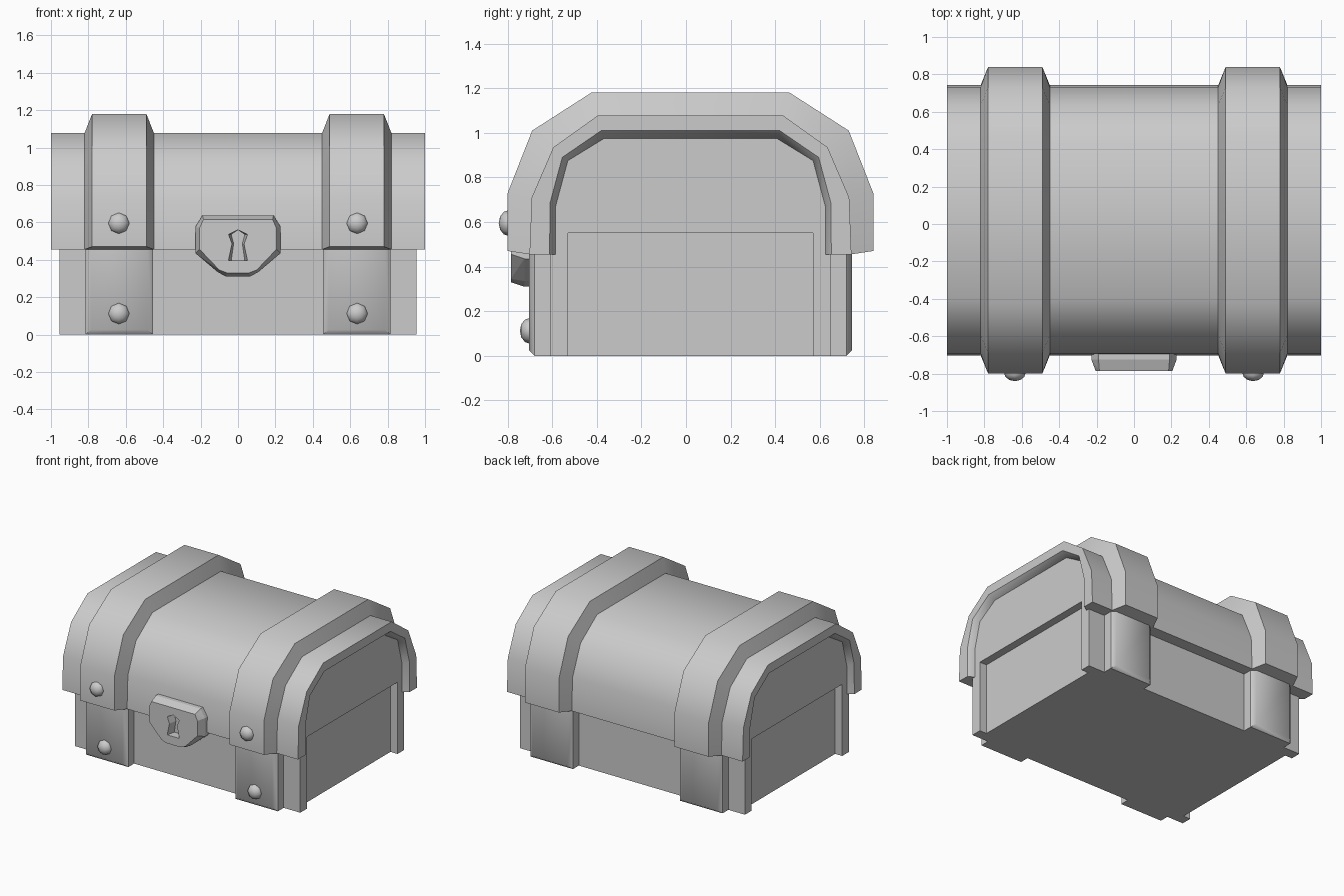
import bpy, bmesh
from math import radians

cube = bpy.data.objects.get("Cube")
if cube:
    bpy.data.objects.remove(cube, do_unlink=True)

MID = 0.02  # depth centre of the chest body

grey = bpy.data.materials.new("plain_grey")
grey.use_nodes = True
COLOUR = (0.6, 0.6, 0.6, 1)
grey.diffuse_color = COLOUR
grey.node_tree.nodes["Principled BSDF"].inputs["Base Color"].default_value = COLOUR


def finish(name, bm, smooth=None):
    bmesh.ops.recalc_face_normals(bm, faces=bm.faces)
    mesh = bpy.data.meshes.new(name)
    bm.to_mesh(mesh)
    bm.free()
    mesh.materials.append(grey)
    obj = bpy.data.objects.new(name, mesh)
    bpy.context.collection.objects.link(obj)
    bpy.ops.object.select_all(action='DESELECT')
    obj.select_set(True)
    bpy.context.view_layer.objects.active = obj
    if smooth:
        bpy.ops.object.shade_smooth_by_angle(angle=radians(smooth))
    return obj


def arch(half):
    """Mirror half an arch (offset, height) into a full front-to-back path."""
    return [(MID - d, z) for d, z in half] + [(MID + d, z) for d, z in reversed(half)]


def sweep(name, section, smooth=None):
    """Join arches at several x positions into a closed band with capped feet."""
    bm = bmesh.new()
    rows = [[bm.verts.new((x, y, z)) for y, z in path] for path, x in section]
    for a, b in zip(rows, rows[1:] + rows[:1]):
        for i in range(len(a) - 1):
            bm.faces.new((a[i], a[i + 1], b[i + 1], b[i]))
    for end in (0, -1):
        bm.faces.new([row[end] for row in rows])
    return finish(name, bm, smooth)


def extruded(points, offset, taper=1):
    """Extrude a flat outline, optionally narrowing its far end in x."""
    bm = bmesh.new()
    face = bm.faces.new([bm.verts.new(p) for p in points])
    grown = bmesh.ops.extrude_face_region(bm, geom=[face])
    verts = [g for g in grown["geom"] if isinstance(g, bmesh.types.BMVert)]
    bmesh.ops.translate(bm, verts=verts, vec=offset)
    for v in verts:
        v.co.x *= taper
    return bm


def prism(name, outline, x0, x1, smooth=None):
    """Extrude a side outline along x."""
    return finish(name, extruded([(x0, y, z) for y, z in outline], (x1 - x0, 0, 0)), smooth)


def hull(name, points, smooth=None):
    bm = bmesh.new()
    for p in points:
        bm.verts.new(p)
    bmesh.ops.convex_hull(bm, input=bm.verts[:])
    bmesh.ops.dissolve_limit(bm, angle_limit=0.01, verts=bm.verts[:], edges=bm.edges[:])
    return finish(name, bm, smooth)


strap_arch = arch([(0.82, 0.47), (0.82, 0.73), (0.71, 1.01), (0.445, 1.18)])
lid_arch = arch([(0.722, 0.455), (0.712, 0.71), (0.615, 0.935), (0.415, 1.078)])
rim_arch = arch([(0.632, 0.455), (0.63, 0.685), (0.575, 0.89), (0.40, 1.01)])
panel_arch = arch([(0.605, 0.455), (0.605, 0.67), (0.55, 0.875), (0.387, 0.975)])

# Main body and arched lid
hull("base_body", [(x, MID + y, z) for x in (-0.895, 0.895)
                   for y in (-0.63, 0.63) for z in (0, 0.47)])
prism("lid_body", lid_arch, -0.88, 0.88, 40)

for side, s in (("left", 1), ("right", -1)):
    # Lid end rim and the frame around the recessed side panel
    sweep(f"{side}_lid_rim", [(lid_arch, s * 0.85), (lid_arch, s),
                              (rim_arch, s), (panel_arch, s * 0.955), (panel_arch, s * 0.85)], 40)
    legs = [(MID + d, z) for d, z in ((0.63, 0.455), (0.63, 0), (0.55, 0), (0.55, 0.55),
                                     (-0.55, 0.55), (-0.55, 0), (-0.63, 0), (-0.63, 0.455))]
    prism(f"{side}_end_frame", panel_arch + legs, s * 0.895, s * 0.955)
    prism(f"{side}_inner_panel", panel_arch, s * 0.87, s * 0.895)

    # Raised strap over the lid
    sweep(f"{side}_lid_strap", [(lid_arch, s * 0.45), (strap_arch, s * 0.49),
                                (strap_arch, s * 0.78), (lid_arch, s * 0.82)], 40)

    # Lower straps, front and back
    for end, e in (("front", -1), ("back", 1)):
        wide, narrow = (0.455, 0.815), (0.485, 0.785)
        layers = ((wide, 0.62, 0), (wide, 0.70, 0), (narrow, 0.725, 0.025))
        hull(f"{end}_{side}_base_strap",
             [(s * x, MID + e * d, z) for xs, d, low in layers for x in xs for z in (low, 0.46)],
             45)

    # Domed rivets on the front
    for place, y, z in (("lid", -0.795, 0.595), ("base", -0.70, 0.112)):
        bpy.ops.mesh.primitive_uv_sphere_add(segments=8, ring_count=6, radius=0.058,
                                             location=(s * 0.637, y, z),
                                             rotation=(radians(90), 0, 0))
        rivet = bpy.context.object
        rivet.name = f"{side}_{place}_rivet"
        rivet.scale.z = 0.78
        rivet.data.materials.append(grey)
        bpy.ops.object.shade_smooth_by_angle(angle=radians(50))

# Lock plate with bevelled rim
rim = [(0.19, 0.637), (0.228, 0.575), (0.228, 0.435), (0.11, 0.335), (0.065, 0.31)]
front = [(0.185, 0.615), (0.205, 0.57), (0.205, 0.455), (0.10, 0.345), (0.06, 0.33)]
lock = hull("lock_plate", [(s * x, y, z) for s in (1, -1)
                           for loop, y in ((rim, -0.60), (rim, -0.725), (front, -0.785))
                           for x, z in loop])

# Keyhole sunk into the plate with tapering walls
key = [(0, 0.56), (0.052, 0.535), (0.033, 0.485), (0.052, 0.395),
       (-0.052, 0.395), (-0.033, 0.485), (-0.052, 0.535)]
cutter = finish("keyhole_cutter",
                extruded([(x, -0.79, z) for x, z in key], (0, 0.07, 0), 0.7))
cutter.hide_render = True
cut = lock.modifiers.new("keyhole", 'BOOLEAN')
cut.object = cutter
cut.operation = 'DIFFERENCE'
cut.solver = 'EXACT'
bpy.context.view_layer.objects.active = lock
bpy.ops.object.modifier_apply(modifier=cut.name)
bpy.data.objects.remove(cutter, do_unlink=True)
